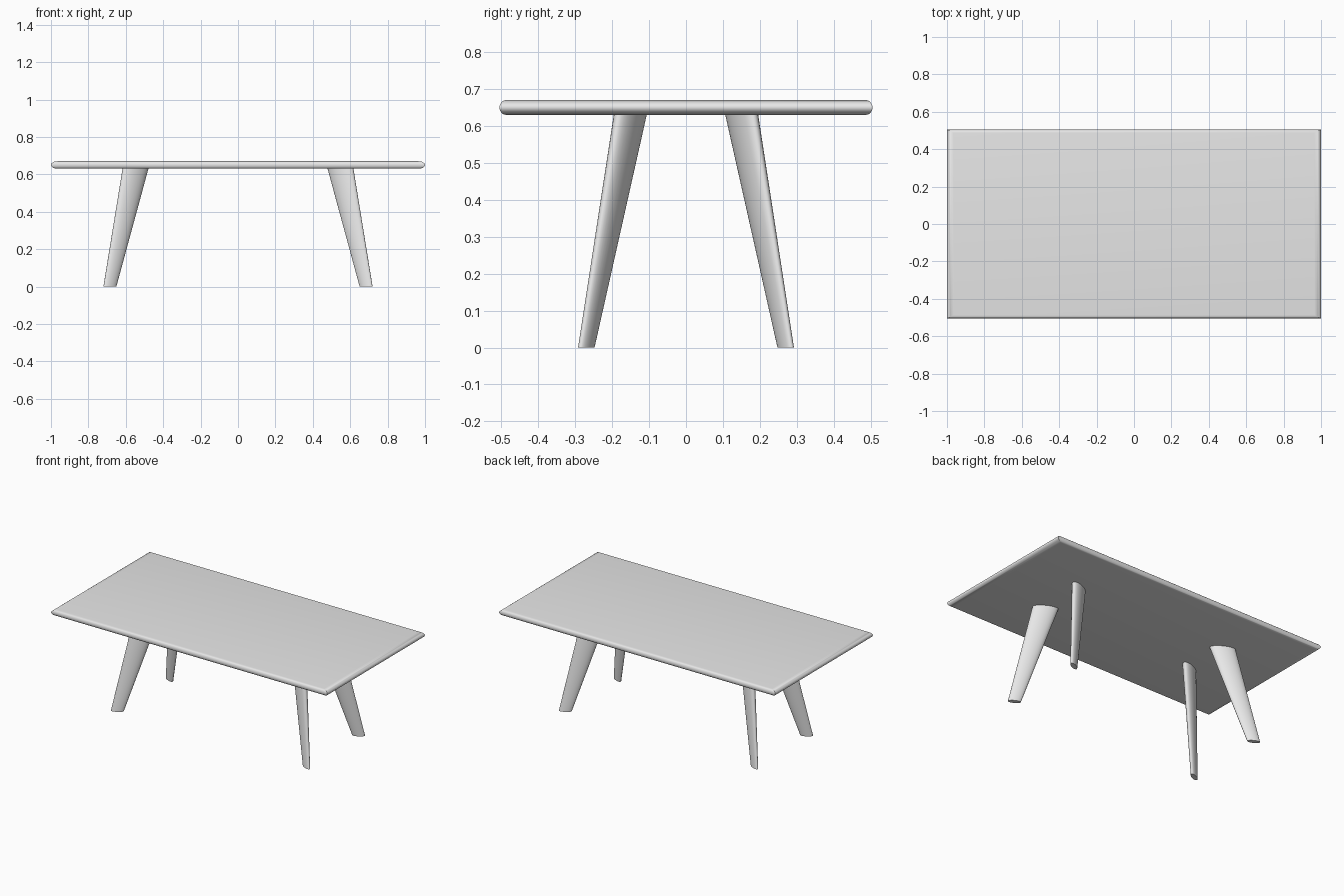
import bpy, bmesh, math

if "Cube" in bpy.data.objects:
    bpy.data.objects.remove(bpy.data.objects["Cube"])

grey = bpy.data.materials.new("light grey")
grey.diffuse_color = (0.8, 0.8, 0.8, 1)
grey.use_nodes = True
grey.node_tree.nodes["Principled BSDF"].inputs["Base Color"].default_value = grey.diffuse_color


def loft(name, rings, angle):
    """Skin a stack of equal-length closed rings and cap both ends."""
    bm = bmesh.new()
    loops = [[bm.verts.new(p) for p in ring] for ring in rings]
    n = len(loops[0])
    for a, b in zip(loops, loops[1:]):
        for i in range(n):
            j = (i + 1) % n
            bm.faces.new((a[i], a[j], b[j], b[i]))
    bm.faces.new(loops[0][::-1])
    bm.faces.new(loops[-1])
    bmesh.ops.recalc_face_normals(bm, faces=bm.faces)
    me = bpy.data.meshes.new(name)
    bm.to_mesh(me)
    bm.free()
    me.materials.append(grey)
    ob = bpy.data.objects.new(name, me)
    bpy.context.collection.objects.link(ob)
    bpy.ops.object.select_all(action='DESELECT')
    ob.select_set(True)
    bpy.context.view_layer.objects.active = ob
    bpy.ops.object.shade_smooth_by_angle(angle=math.radians(angle))
    return ob


# Table top: thin slab with rounded rims and sharp mitred corners
rings = []
STEPS = 12
for k in range(STEPS + 1):
    t = -math.pi / 2 + math.pi * k / STEPS
    x = 1.0 - 0.035 * (1 - math.cos(t))
    y = 0.505 - 0.018 * (1 - math.cos(t))
    z = 0.65 + 0.02 * math.sin(t)
    rings.append([(x, y, z), (-x, y, z), (-x, -y, z), (x, -y, z)])
loft("table_top", rings, 30)


# Legs: splayed, tapering, oval in section with the long axis pointing outward
def leg(name, sx, sy):
    def ring(cx, cy, z, scale):
        pts = []
        for i in range(32):
            t = 2 * math.pi * i / 32
            a, b = 0.077 * scale * math.cos(t), 0.030 * scale * math.sin(t)
            th = math.radians(28)
            x = cx + a * math.cos(th) - b * math.sin(th)
            y = cy + a * math.sin(th) + b * math.cos(th)
            pts.append((sx * x, sy * y, z))
        return pts
    loft(name, [ring(0.685, 0.27, 0, 0.5), ring(0.547, 0.15, 0.635, 1.0)], 40)


for side, sx in (("left", -1), ("right", 1)):
    for end, sy in (("front", -1), ("back", 1)):
        leg(f"{end}_{side}_leg", sx, sy)
